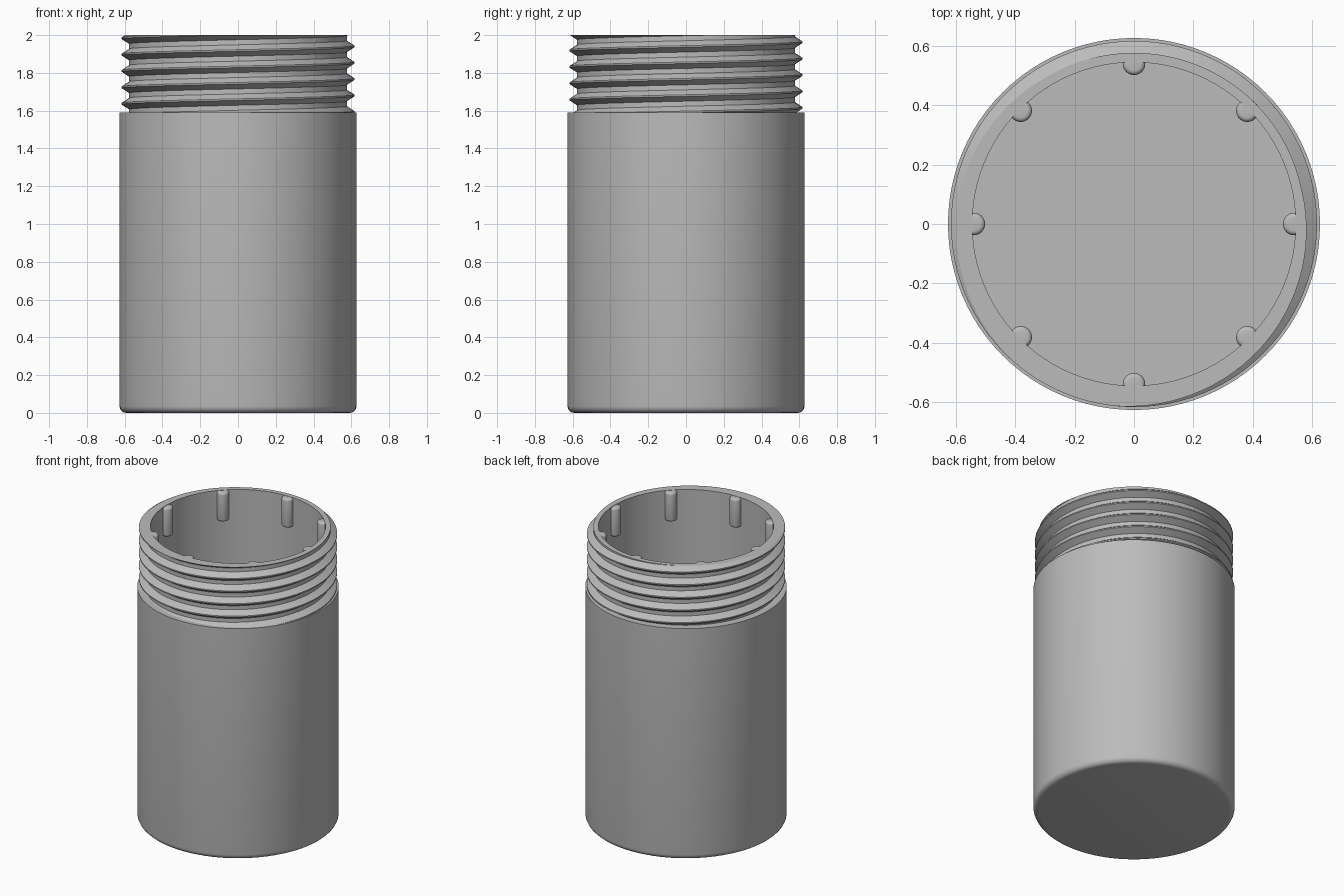
import bpy, bmesh, math
from mathutils import Vector

if "Cube" in bpy.data.objects:
    bpy.data.objects.remove(bpy.data.objects["Cube"], do_unlink=True)

SEGMENTS = 96
OUTER, NECK, BORE = 0.627, 0.577, 0.545
SHOULDER_Z, TOP_Z, FLOOR_Z = 1.59, 2.0, 0.08

# Single grey plastic
grey = bpy.data.materials.new("grey_plastic")
grey.use_nodes = True
colour = (0.5, 0.5, 0.5, 1)
grey.diffuse_color = colour
grey.node_tree.nodes["Principled BSDF"].inputs["Base Color"].default_value = colour


def finish(bm, name):
    bmesh.ops.recalc_face_normals(bm, faces=bm.faces)
    mesh = bpy.data.meshes.new(name)
    bm.to_mesh(mesh)
    bm.free()
    obj = bpy.data.objects.new(name, mesh)
    bpy.context.collection.objects.link(obj)
    mesh.materials.append(grey)
    bpy.ops.object.select_all(action="DESELECT")
    obj.select_set(True)
    bpy.context.view_layer.objects.active = obj
    bpy.ops.object.shade_smooth_by_angle(angle=math.radians(30))
    return obj


def lathe(profile, name, steps, centre=(0, 0)):
    """Revolve (radius, z) points around a vertical axis."""
    bm = bmesh.new()
    verts = [bm.verts.new((r, 0, z)) for r, z in profile]
    edges = [bm.edges.new(pair) for pair in zip(verts, verts[1:])]
    bmesh.ops.spin(bm, geom=verts + edges, cent=(0, 0, 0), axis=(0, 0, 1),
                   angle=math.tau, steps=steps, use_merge=False)
    bmesh.ops.remove_doubles(bm, verts=bm.verts, dist=1e-5)
    bmesh.ops.translate(bm, verts=bm.verts, vec=(*centre, 0))
    return finish(bm, name)


def fillet(radius, z, size, up, count=5):
    """Quarter-round points at an outer edge, listed from bottom to top."""
    points = []
    for i in range(count + 1):
        a = math.pi / 2 * i / count
        if up:
            points.append((radius - size + size * math.cos(a), z - size + size * math.sin(a)))
        else:
            points.append((radius - size + size * math.sin(a), z + size - size * math.cos(a)))
    return points


# Hollow body with rounded foot, shoulder, neck and flat rim
lathe([(0, 0)] + fillet(OUTER, 0, 0.035, False)
      + [(OUTER, SHOULDER_Z), (NECK, SHOULDER_Z), (NECK, TOP_Z),
         (BORE, TOP_Z), (BORE, FLOOR_Z), (0, FLOOR_Z)], "jar_body", SEGMENTS)

# Right-handed helical screw thread, trimmed level with the rim
PITCH = 0.0867
section = [(NECK - 0.006, -0.034), (0.617, -0.004), (0.617, 0.004), (NECK - 0.006, 0.034)]
bm = bmesh.new()
rings = []
for i in range(int(SEGMENTS * 5.7)):
    a = -math.pi + math.tau * i / SEGMENTS
    z = 1.637 + PITCH * (a - math.pi) / math.tau
    rings.append([bm.verts.new((r * math.cos(a), r * math.sin(a), z + dz)) for r, dz in section])
for low, high in zip(rings, rings[1:]):
    for k in range(4):
        n = (k + 1) % 4
        bm.faces.new((low[k], high[k], high[n], low[n]))
bm.faces.new(rings[0])
bm.faces.new(rings[-1])
cut = bmesh.ops.bisect_plane(bm, geom=bm.verts[:] + bm.edges[:] + bm.faces[:],
                             plane_co=Vector((0, 0, TOP_Z)), plane_no=Vector((0, 0, 1)),
                             clear_outer=True)
rim_edges = [e for e in cut["geom_cut"] if isinstance(e, bmesh.types.BMEdge)]
bmesh.ops.triangle_fill(bm, edges=rim_edges, use_beauty=True, normal=(0, 0, 1))
finish(bm, "screw_thread")

# Eight short rounded pegs inside the mouth
for i in range(8):
    a = math.tau * i / 8
    profile = ([(0, 1.8)] + fillet(0.038, 1.8, 0.012, False, 3)
               + fillet(0.038, TOP_Z - 0.002, 0.015, True, 4) + [(0, TOP_Z - 0.002)])
    lathe(profile, f"inner_peg_{i + 1}", 24, (0.54 * math.cos(a), 0.54 * math.sin(a)))
